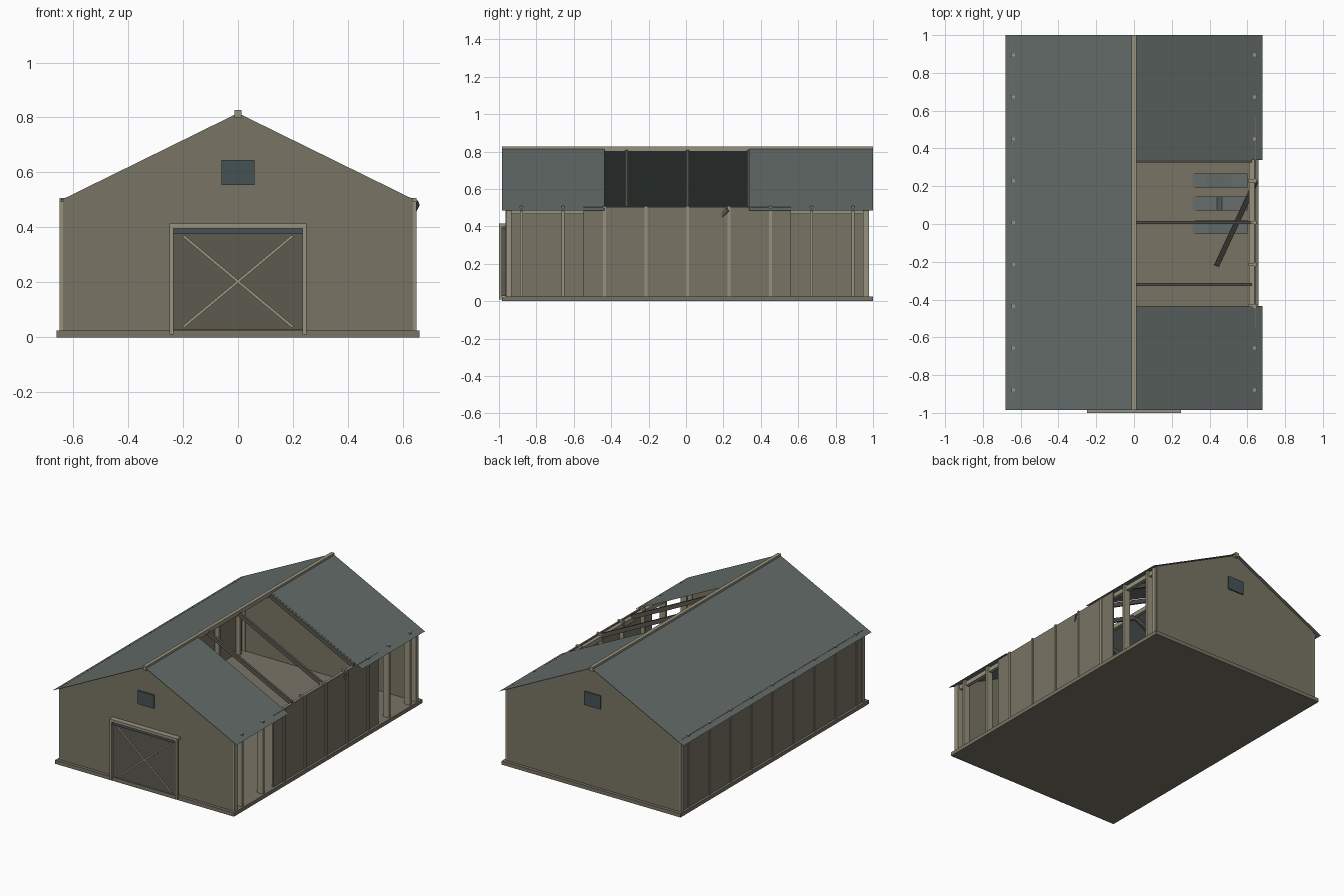
import bpy, bmesh
from math import atan2, hypot
from mathutils import Vector

if "Cube" in bpy.data.objects:
    bpy.data.objects.remove(bpy.data.objects["Cube"])

YC = 0.0075          # middle of the barn along y (the door track sticks out in front)
RIDGE, SLOPE = 0.82, 0.495


def material(name, rgb):
    m = bpy.data.materials.new(name)
    m.diffuse_color = (*rgb, 1)
    m.use_nodes = True
    m.node_tree.nodes["Principled BSDF"].inputs["Base Color"].default_value = m.diffuse_color
    return m


WALL = material("weathered_boards", (0.19, 0.175, 0.13))
TRIM = material("pale_timber", (0.31, 0.29, 0.21))
ROOF = material("roof_metal", (0.125, 0.15, 0.14))
DOOR = material("dark_boards", (0.11, 0.10, 0.08))
VENT = material("vent_slate", (0.06, 0.085, 0.09))
RAFTER = material("rafter_timber", (0.10, 0.095, 0.075))


def make(name, verts, faces, mat):
    me = bpy.data.meshes.new(name)
    me.from_pydata(verts, [], faces)
    bm = bmesh.new()
    bm.from_mesh(me)
    bmesh.ops.recalc_face_normals(bm, faces=bm.faces)
    bm.to_mesh(me)
    bm.free()
    me.materials.append(mat)
    ob = bpy.data.objects.new(name, me)
    bpy.context.collection.objects.link(ob)
    return ob


def prism(name, profile, y0, y1, mat):
    """Extrude an x-z outline along y."""
    n = len(profile)
    verts = [(x, y, z) for y in (y0, y1) for x, z in profile]
    faces = [tuple(range(n)), tuple(range(n, 2 * n))]
    faces += [(i, (i + 1) % n, n + (i + 1) % n, n + i) for i in range(n)]
    return make(name, verts, faces, mat)


def box(name, x, y, z, mat):
    return prism(name, [(x[0], z[0]), (x[1], z[0]), (x[1], z[1]), (x[0], z[1])], *y, mat)


def beam(name, a, b, w, h, mat):
    """Square timber from point a to point b."""
    a, b = Vector(a), Vector(b)
    d = b - a
    ob = box(name, (-w / 2, w / 2), (0, d.length), (-h / 2, h / 2), mat)
    ob.location = a
    ob.rotation_euler = (atan2(d.z, hypot(d.x, d.y)), 0, atan2(-d.x, d.y))
    return ob


def sheet(name, line, y0, y1, mat):
    """Thin metal sheet following an x-z line."""
    n = len(line)
    verts = [(x, y, z) for y in (y0, y1) for x, z in line]
    return make(name, verts, [(i, i + 1, n + i + 1, n + i) for i in range(n - 1)], mat)


def span(s, a, b):
    return tuple(sorted((s * a, s * b)))


# Floor slab
box("floor_slab", (-0.66, 0.66), (-0.985, 1.0), (0, 0.025), WALL)

# End walls, gables and vents
for end, s in (("front", -1), ("back", 1)):
    y0, y1 = sorted((YC + s * 0.945, YC + s * 0.972))
    box(end + "_wall", (-0.637, 0.637), (y0, y1), (0.025, 0.49), WALL)
    prism(end + "_gable", [(-0.637, 0.49), (0.637, 0.49), (0.637, 0.503), (0, 0.816), (-0.637, 0.503)],
          y0, y1, WALL)
    v0, v1 = sorted((YC + s * 0.965, YC + s * 0.98))
    box(end + "_vent", (-0.06, 0.06), (v0, v1), (0.555, 0.645), VENT)

# Side walls: the left is whole, the right has lost its outer panels
box("left_wall", (-0.644, -0.634), (YC - 0.96, YC + 0.96), (0.025, 0.503), WALL)
box("right_wall", (0.634, 0.644), (YC - 0.555, YC + 0.555), (0.025, 0.503), WALL)

# Studs, corner posts, top plates and rafters on both sides
for side, s in (("left", -1), ("right", 1)):
    for k in range(-4, 5):
        y = YC + k * 0.2215
        box(f"{side}_stud", span(s, 0.605, 0.65), (y - 0.008, y + 0.008), (0.025, 0.508), TRIM)
    for e in (-1, 1):
        y = YC + e * 0.955
        box(f"{side}_corner_post", span(s, 0.61, 0.649), (y - 0.015, y + 0.015), (0.025, 0.495), TRIM)
    box(f"{side}_top_plate", span(s, 0.61, 0.634), (YC - 0.945, YC + 0.945), (0.465, 0.495), TRIM)
    for k in range(-2, 3):
        y = YC + k * 0.3267
        prism(f"{side}_rafter", [(0, RIDGE - 0.005), (s * 0.625, RIDGE - 0.005 - SLOPE * 0.625),
                                 (s * 0.625, RIDGE - 0.035 - SLOPE * 0.625), (0, RIDGE - 0.035)],
              y - 0.008, y + 0.008, RAFTER)

# Roof sheets, with a missing stretch on the right slope
EAVE = 0.68
for name, s, y0, y1 in (("left_roof", -1, -0.985, 1.0),
                        ("right_front_roof", 1, -0.985, -0.435),
                        ("right_back_roof", 1, 0.338, 1.0)):
    sheet(name, [(0, RIDGE), (s * EAVE, RIDGE - SLOPE * EAVE)], y0, y1, ROOF)
box("ridge_beam", (-0.012, 0.012), (-0.985, 1.0), (0.8, 0.828), TRIM)

# Front door with frame, track and cross braces
box("front_door", (-0.235, 0.235), (-0.983, -0.96), (0.027, 0.378), DOOR)
box("door_track", (-0.235, 0.235), (-0.99, -0.96), (0.376, 0.4), VENT)
box("door_header", (-0.25, 0.25), (-1.0, -0.96), (0.397, 0.415), TRIM)
for s in (-1, 1):
    box("door_jamb", span(s, 0.235, 0.25), (-1.0, -0.983), (0.01, 0.4), TRIM)
    beam("door_brace", (-s * 0.2, -0.987, 0.037), (s * 0.2, -0.987, 0.37), 0.01, 0.01, TRIM)

# Fallen rafter leaning on the right wall
beam("fallen_rafter", (0.44, -0.215, 0.045), (0.645, 0.225, 0.49), 0.028, 0.022, RAFTER)

# Bent roof sheets lying on the floor
for y, folds in ((-0.015, (0.39, 0.5)), (0.108, (0.44, 0.465)), (0.23, (0.385, 0.515))):
    sheet("fallen_roof_sheet", [(0.31, 0.03), (folds[0], 0.05), (folds[1], 0.035), (0.6, 0.06)],
          y - 0.037, y + 0.037, ROOF)
